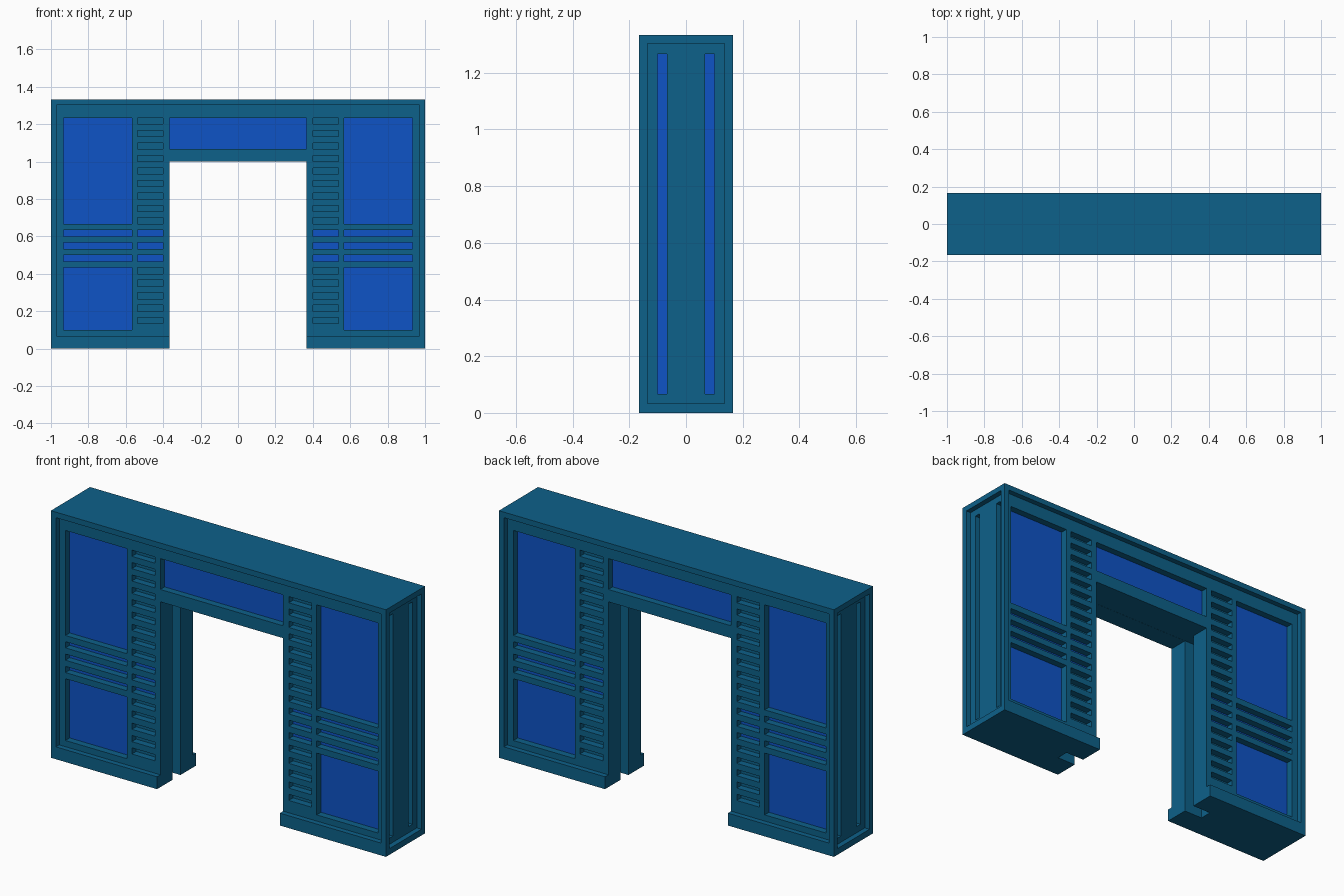
import bpy
import bmesh

U = 1 / 30  # modelling unit: the frame is 60 x 10 x 40 units

if "Cube" in bpy.data.objects:
    bpy.data.objects.remove(bpy.data.objects["Cube"], do_unlink=True)


def material(name, rgb):
    m = bpy.data.materials.new(name)
    m.use_nodes = True
    m.diffuse_color = (*rgb, 1)
    bsdf = next(n for n in m.node_tree.nodes if n.type == 'BSDF_PRINCIPLED')
    bsdf.inputs["Base Color"].default_value = (*rgb, 1)
    return m


TEAL = material("teal_metal", (0.004, 0.119, 0.252))
BLUE = material("blue_panel", (0.0044, 0.088, 0.565))


def make_object(name, bm):
    bmesh.ops.recalc_face_normals(bm, faces=bm.faces)
    mesh = bpy.data.meshes.new(name)
    bm.to_mesh(mesh)
    bm.free()
    ob = bpy.data.objects.new(name, mesh)
    mesh.materials.append(TEAL)
    mesh.materials.append(BLUE)
    bpy.context.scene.collection.objects.link(ob)
    return ob


def box(bm, x, y, z, floor=None):
    """Box from (min, max) pairs; floor = (axis, value) marks the blue face."""
    v = [bm.verts.new((a * U, b * U, c * U)) for a in x for b in y for c in z]
    for q in ((0, 1, 3, 2), (4, 5, 7, 6), (0, 1, 5, 4),
              (2, 3, 7, 6), (0, 2, 6, 4), (1, 3, 7, 5)):
        f = bm.faces.new([v[i] for i in q])
        if floor and all(abs(p.co[floor[0]] - floor[1] * U) < 1e-5 for p in f.verts):
            f.material_index = 1


def span(a, b, s):
    return tuple(sorted((a * s, b * s)))


def cut(target, bm):
    """Subtract the cutter mesh from the target and discard the cutter."""
    cutter = make_object("cutter", bm)
    cutter.hide_render = True
    mod = target.modifiers.new("cut", 'BOOLEAN')
    mod.operation = 'DIFFERENCE'
    mod.solver = 'EXACT'
    mod.object = cutter
    bpy.context.view_layer.objects.active = target
    bpy.ops.object.modifier_apply(modifier=mod.name)
    bpy.data.objects.remove(cutter, do_unlink=True)


# Portal body: arch profile extruded front to back
bm = bmesh.new()
outline = [(-30, 0), (-11, 0), (-11, 30), (11, 30), (11, 0), (30, 0), (30, 40), (-30, 40)]
face = bm.faces.new([bm.verts.new((x * U, -5 * U, z * U)) for x, z in outline])
ext = bmesh.ops.extrude_face_region(bm, geom=[face])
bmesh.ops.translate(bm, vec=(0, 10 * U, 0),
                    verts=[g for g in ext["geom"] if isinstance(g, bmesh.types.BMVert)])
frame = make_object("door_frame", bm)

# Shallow recesses that leave a raised rim on all four outer sides
bm = bmesh.new()
for s in (-1, 1):
    box(bm, (-29.1, 29.1), span(4.15, 6, s), (2, 39.1))
    box(bm, span(29.15, 31, s), (-4.1, 4.1), (1, 39.1))
cut(frame, bm)

# Door channel running down both jambs
bm = bmesh.new()
box(bm, (-14.3, 14.3), (-1, 1), (-1, 30.02))
cut(frame, bm)

# Windows, stripes and vent slots on front and back; light slits on the ends
bm = bmesh.new()
for sy in (-1, 1):
    depth, blue = span(3.05, 6, sy), (1, 3.05 * sy)
    box(bm, (-11, 11), depth, (32, 37), blue)
    for sx in (-1, 1):
        for z in ((3, 13), (14, 15), (16, 17), (18, 19), (20, 37)):
            box(bm, span(17, 28, sx), depth, z, blue)
        for k in range(17):
            z = 4 + 2 * k
            box(bm, span(12, 16.1, sx), depth, (z, z + 1), blue if z in (14, 16, 18) else None)
        box(bm, span(28.15, 31, sx), span(2, 3, sy), (2, 38), (0, 28.15 * sx))
cut(frame, bm)
